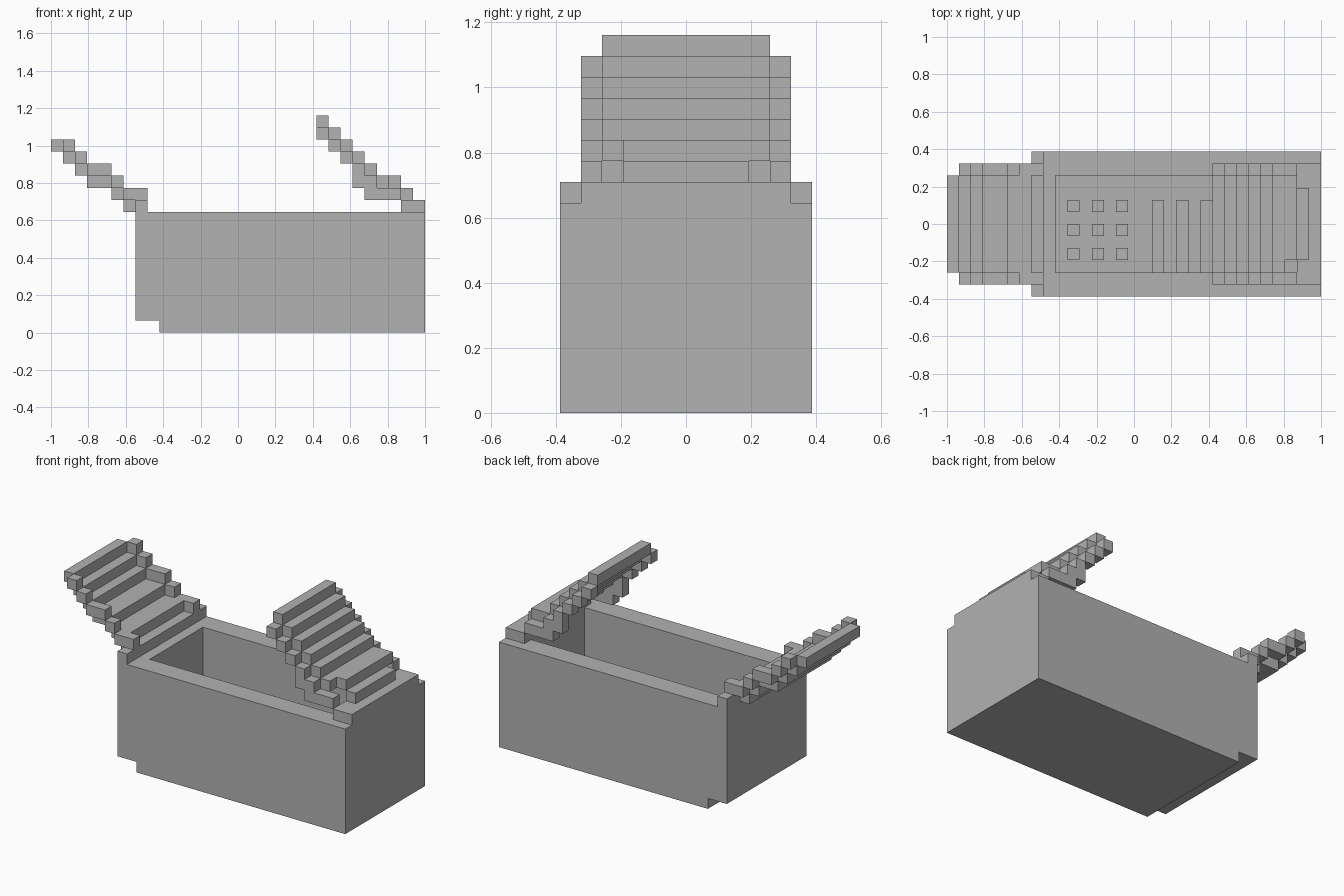
import bpy
import bmesh
from mathutils import Matrix, Vector

cube = bpy.data.objects.get("Cube")
if cube:
    bpy.data.objects.remove(cube, do_unlink=True)

U = 2 / 31          # size of one block
MID = 15.5          # block column at x = 0

grey = bpy.data.materials.new("plain_grey")
grey.use_nodes = True
COLOUR = (0.445, 0.445, 0.445, 1)
grey.diffuse_color = COLOUR
grey.node_tree.nodes["Principled BSDF"].inputs["Base Color"].default_value = COLOUR


def block(x0, x1, y0, y1, z0, z1):
    """Set of unit cells filling a block range."""
    return {(x, y, z) for x in range(x0, x1) for y in range(y0, y1) for z in range(z0, z1)}


def bar(x0, x1, half, z, height=1):
    """Block centred across the depth."""
    return block(x0, x1, -half, half, z, z + height)


def lips(x0, x1, z, height=1):
    """Matching edge strips on both sides of a flap."""
    return block(x0, x1, 4, 5, z, z + height) | block(x0, x1, -5, -4, z, z + height)


def build(name, cells):
    """Skin the cells with outer faces only and merge flat areas."""
    bm = bmesh.new()
    cache = {}

    def vert(p):
        key = tuple(round(c) for c in p)
        if key not in cache:
            cache[key] = bm.verts.new(((key[0] - MID) * U, key[1] * U, key[2] * U))
        return cache[key]

    half = Vector((0.5, 0.5, 0.5))
    for cell in cells:
        centre = Vector(cell) + half
        for axis in range(3):
            for sign in (-1, 1):
                n = Vector((0, 0, 0))
                n[axis] = sign
                if tuple(int(c + d) for c, d in zip(cell, n)) in cells:
                    continue
                a = Vector((0, 0, 0))
                a[(axis + 1) % 3] = 1
                b = n.cross(a)
                corners = [(-a - b), (a - b), (a + b), (b - a)]
                bm.faces.new([vert(centre + (n + c) / 2) for c in corners])
    bmesh.ops.dissolve_limit(bm, angle_limit=0.01, verts=bm.verts, edges=bm.edges)
    mesh = bpy.data.meshes.new(name)
    bm.to_mesh(mesh)
    bm.free()
    mesh.materials.append(grey)
    obj = bpy.data.objects.new(name, mesh)
    bpy.context.collection.objects.link(obj)
    return obj


# Open box: thick walls, thin floor, stepped lower end and a raised rim
box = bar(7, 31, 6, 0, 10) - bar(9, 29, 4, 1, 9) - bar(7, 9, 6, 0)
box |= bar(7, 8, 6, 10)
build("box_body", box)

# Small pieces lying on the floor of the box
studs = set()
for x in (10, 12, 14):
    for y in (-3, -1, 1):
        studs |= block(x, x + 1, y, y + 1, 1, 2)
build("floor_studs", studs)
ribs = set()
for x in (17, 19, 21):
    ribs |= block(x, x + 1, -4, 2, 1, 2)
build("floor_ribs", ribs)

# Left-hand flap in plan: stairs leaning outward, edge strips one step higher
outer = bar(3, 5, 4, 12) | bar(5, 7, 4, 11) | bar(6, 7, 4, 10)
outer |= lips(3, 5, 13) | lips(5, 6, 12) | lips(6, 8, 11)
for step in range(3):
    outer |= bar(step, step + 1, 4, 15 - step)
for step in range(2):
    outer |= lips(step + 1, step + 2, 15 - step)
build("outward_flap", outer)

# Opposite flap: stairs curling over the opening, edge strips one step lower
inner = set()
for step in range(5):
    inner |= bar(22 + step, 23 + step, 4, 17 - step)
    inner |= lips(22 + step, 23 + step, 16 - step)
inner |= lips(25, 26, 12) | lips(26, 29, 11)
inner |= bar(27, 28, 4, 12) | block(28, 29, -3, 4, 12, 13)
inner |= bar(29, 30, 3, 11) | bar(29, 31, 5, 10)
build("inward_flap", inner)
